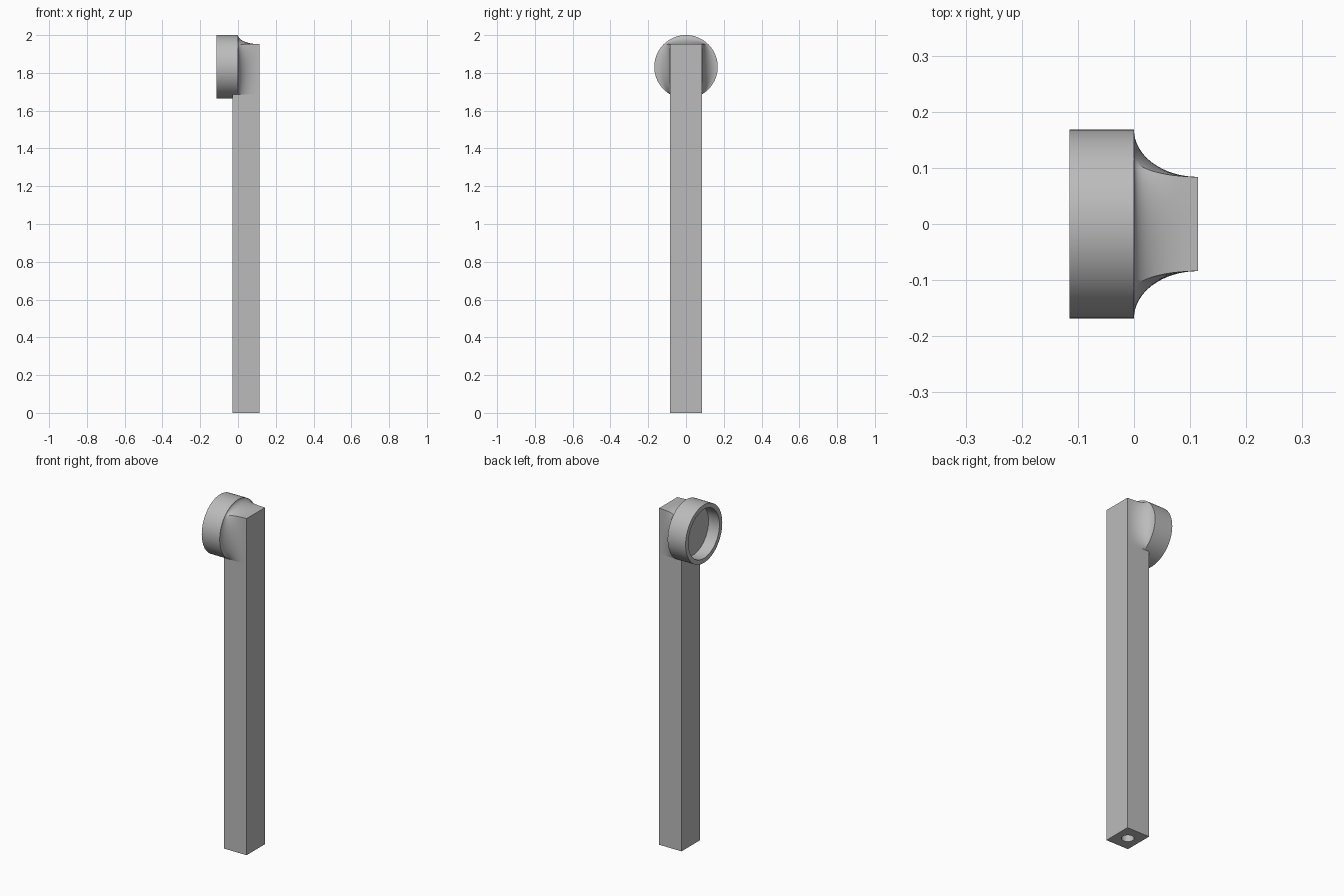
import bpy, bmesh, math
from mathutils import Vector

cube = bpy.data.objects.get("Cube")
if cube:
    bpy.data.objects.remove(cube, do_unlink=True)

# Shared dimensions
R, RIM = 0.168, 0.142            # head outer and cup radius
CZ = 2.0 - R                     # head centre height
BACK, FRONT = 0.114, -0.03       # post extent in x
HALF, TOP = 0.084, 1.952         # post half width and top height
HEAD_X, FLOOR_X = -0.115, -0.045 # cup mouth and cup floor

grey = bpy.data.materials.new("grey")
grey.use_nodes = True
grey.diffuse_color = (0.5, 0.5, 0.5, 1)
grey.node_tree.nodes["Principled BSDF"].inputs["Base Color"].default_value = (0.5, 0.5, 0.5, 1)


def make(name, bm, smooth=True):
    bmesh.ops.recalc_face_normals(bm, faces=bm.faces)
    mesh = bpy.data.meshes.new(name)
    bm.to_mesh(mesh)
    bm.free()
    obj = bpy.data.objects.new(name, mesh)
    bpy.context.collection.objects.link(obj)
    mesh.materials.append(grey)
    if smooth:
        bpy.ops.object.select_all(action='DESELECT')
        obj.select_set(True)
        bpy.context.view_layer.objects.active = obj
        bpy.ops.object.shade_smooth_by_angle(angle=math.radians(30))
    return obj


def bridge(bm, rings):
    for a, b in zip(rings, rings[1:]):
        for i in range(len(a)):
            j = (i + 1) % len(a)
            bm.faces.new((a[i], a[j], b[j], b[i]))


# Cup-shaped head, turned around the x axis
bm = bmesh.new()
rings = []
for x, r in ((FLOOR_X, RIM), (HEAD_X, RIM), (HEAD_X, R), (0, R)):
    rings.append([bm.verts.new((x, r * math.cos(a), CZ + r * math.sin(a)))
                  for a in (math.tau * i / 96 for i in range(96))])
bridge(bm, rings)
bm.faces.new(rings[0])
bm.faces.new(rings[-1])
make("head", bm)

# Concave flare blending the round head into the rectangular post
low = CZ - math.sqrt(R * R - HALF * HALF)
corners = [(-60, HALF, low), (45, HALF, TOP), (135, -HALF, TOP), (240, -HALF, low), (300, HALF, low)]
pairs = []
for (a0, y0, z0), (a1, y1, z1) in zip(corners, corners[1:]):
    for i in range(24):
        t = i / 24
        a = math.radians(a0 + (a1 - a0) * t)
        circle = Vector((0, R * math.cos(a), CZ + R * math.sin(a)))
        box = Vector((0, y0 + (y1 - y0) * t, z0 + (z1 - z0) * t))
        pairs.append((circle, box))
bm = bmesh.new()
rings = []
for k in range(17):
    a = math.pi / 2 * k / 16
    shift = Vector((BACK * (1 - math.cos(a)), 0, 0))
    rings.append([bm.verts.new(c.lerp(b, math.sin(a)) + shift) for c, b in pairs])
bridge(bm, rings)
make("flare", bm)

# Square post
bm = bmesh.new()
bmesh.ops.create_cube(bm, size=1)
mid = (BACK + FRONT) / 2
for v in bm.verts:
    v.co = (mid + v.co.x * (BACK - FRONT), v.co.y * 2 * HALF, (v.co.z + 0.5) * TOP)
post = make("post", bm, smooth=False)

# Round socket drilled into the foot of the post
bm = bmesh.new()
bmesh.ops.create_cone(bm, cap_ends=True, segments=32, radius1=0.033, radius2=0.033, depth=0.4)
bmesh.ops.translate(bm, verts=bm.verts, vec=(mid, 0, 0))
drill = make("socket_cutter", bm)
drill.hide_render = True
drill.hide_viewport = True
cut = post.modifiers.new("socket", 'BOOLEAN')
cut.object = drill
cut.operation = 'DIFFERENCE'
cut.solver = 'EXACT'
